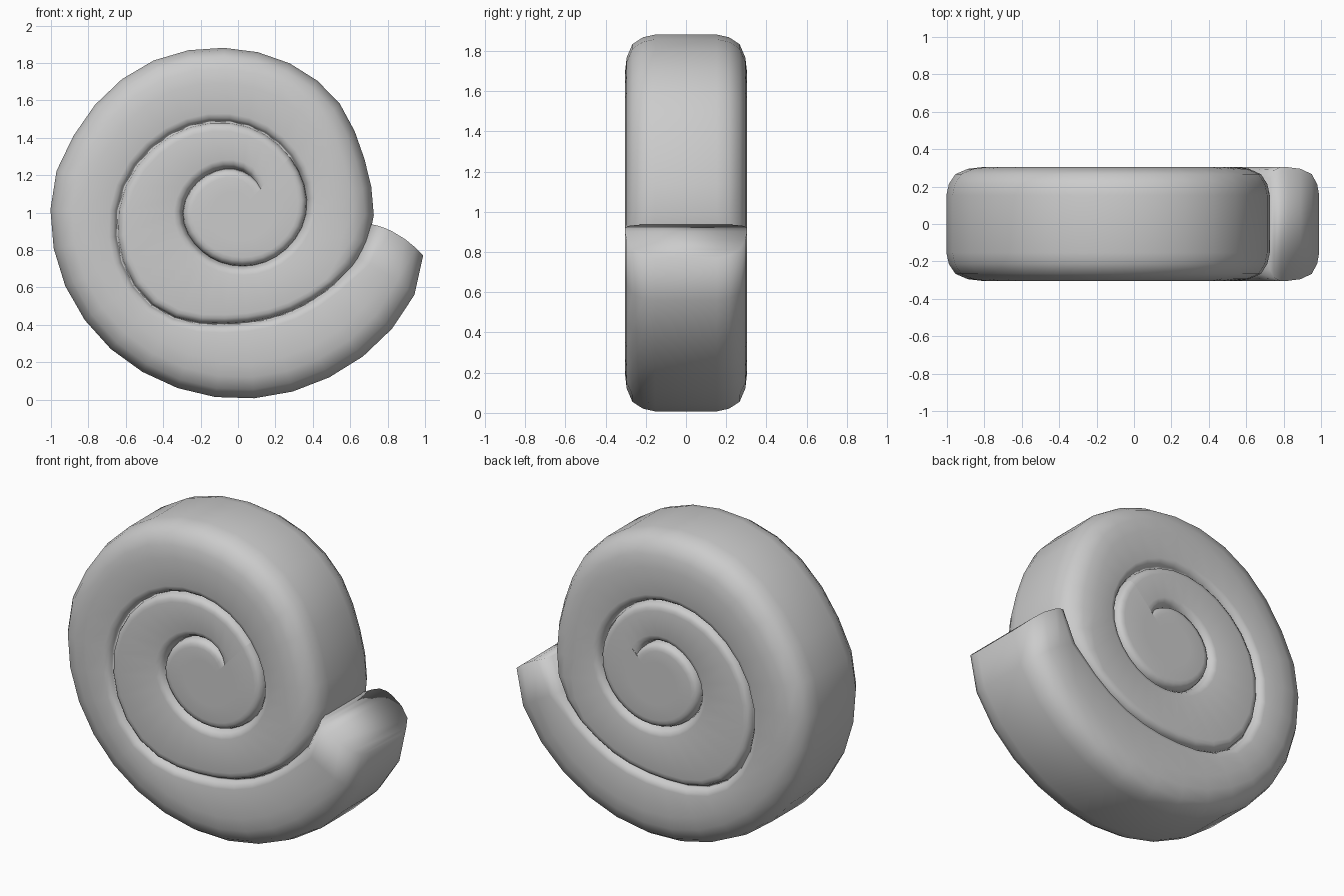
import bpy, bmesh, math

if "Cube" in bpy.data.objects:
    bpy.data.objects.remove(bpy.data.objects["Cube"])

H = 0.304            # half thickness of the shell
CX, CZ = 0.0, 1.0    # spiral centre
STEP = 12            # degrees per segment
START, END = 47, 707

# spiral seam: angle in degrees -> radius (last turn is the outer silhouette)
KNOTS = [(47, .177), (90, .23), (135, .265), (180, .295), (225, .283), (270, .285),
         (315, .315), (360, .365), (405, .405), (450, .475), (495, .555), (540, .64),
         (585, .675), (630, .59), (675, .62), (708, .717), (736, .728), (749, .745),
         (768, .80), (787, .838), (814, .883), (842, .935), (875, .971), (889, .998),
         (915, 1.004), (937, 1.0), (964, .992), (991, .995), (1018, 1.006),
         (1044, 1.032), (1057, 1.04), (1067, 1.016)]


def radius(t):
    """Smooth interpolation of the spiral radius."""
    k = KNOTS
    t = min(max(t, k[0][0]), k[-1][0])
    i = next(j for j in range(len(k) - 1) if t <= k[j + 1][0])

    def slope(j):
        a, b = k[max(j - 1, 0)], k[min(j + 1, len(k) - 1)]
        return (b[1] - a[1]) / (b[0] - a[0])
    (t0, r0), (t1, r1) = k[i], k[i + 1]
    h = t1 - t0
    u = (t - t0) / h
    return ((2*u**3 - 3*u*u + 1) * r0 + (u**3 - 2*u*u + u) * h * slope(i)
            + (3*u*u - 2*u**3) * r1 + (u**3 - u*u) * h * slope(i + 1))


def rounding(t):
    """Width and depth of the edge rounding: narrow groove, then wide outer edge."""
    start = min(max((t - START) / 36, 0.08), 1)
    big = min(max((t - 685) / 32, 0), 1)
    return 0.048 + 0.142 * big, 0.055 * start + 0.095 * big


def section(t, core, shear):
    """Closed strip across one whorl: front half outward, back half inward."""
    ro = radius(t + 360)
    wo, do = rounding(t + 360)
    outer = [(ro - wo, 0), (ro - wo * .6, do * .06), (ro - wo * .25, do * .25),
             (ro - wo * .07, do * .6), (ro, do)]
    if core:
        ri, inner = 0, [(0, 0), (radius(t + 360) * .5, 0)]
    else:
        ri = radius(t)
        wi, di = rounding(t)
        wi = min(wi, .075)
        inner = [(ri, di), (ri + wi * .2, di * .5), (ri + wi * .5, di * .13), (ri + wi, 0)]
    half = []
    for r, d in inner + outer:
        f = (r - ri) / (ro - ri)
        a = math.radians(t + shear * (1 - f ** 1.5))
        half.append((CX + r * math.cos(a), H - d, CZ + r * math.sin(a)))
    return [(x, -y, z) for x, y, z in half] + half[::-1]


def sweep(name, t0, t1, core=False, cap=False):
    bm = bmesh.new()
    rows = []
    for i in range((t1 - t0) // STEP + 1):
        t = t0 + i * STEP
        shear = 8 * max(0, 1 - (t1 - t) / 24) if cap else 0
        rows.append([bm.verts.new(p) for p in section(t, core, shear)])
    for a, b in zip(rows, rows[1:]):
        for j in range(len(a) - 1):
            bm.faces.new((a[j], a[j + 1], b[j + 1], b[j]))
    # closing face of the shell mouth
    if cap:
        e = rows[-1]
        n = len(e)
        for j in range(n // 2 - 1):
            bm.faces.new((e[j], e[j + 1], e[n - 2 - j], e[n - 1 - j]))
    bmesh.ops.remove_doubles(bm, verts=bm.verts, dist=0.0005)
    for f in bm.faces:
        f.smooth = True
    me = bpy.data.meshes.new(name)
    bm.to_mesh(me)
    bm.free()
    ob = bpy.data.objects.new(name, me)
    bpy.context.collection.objects.link(ob)
    return ob


# central disc inside the first turn of the groove
sweep("shell_core", START - 360, START, core=True)
# coiled whorls ending in the projecting mouth
sweep("shell_whorls", START, END, cap=True)
